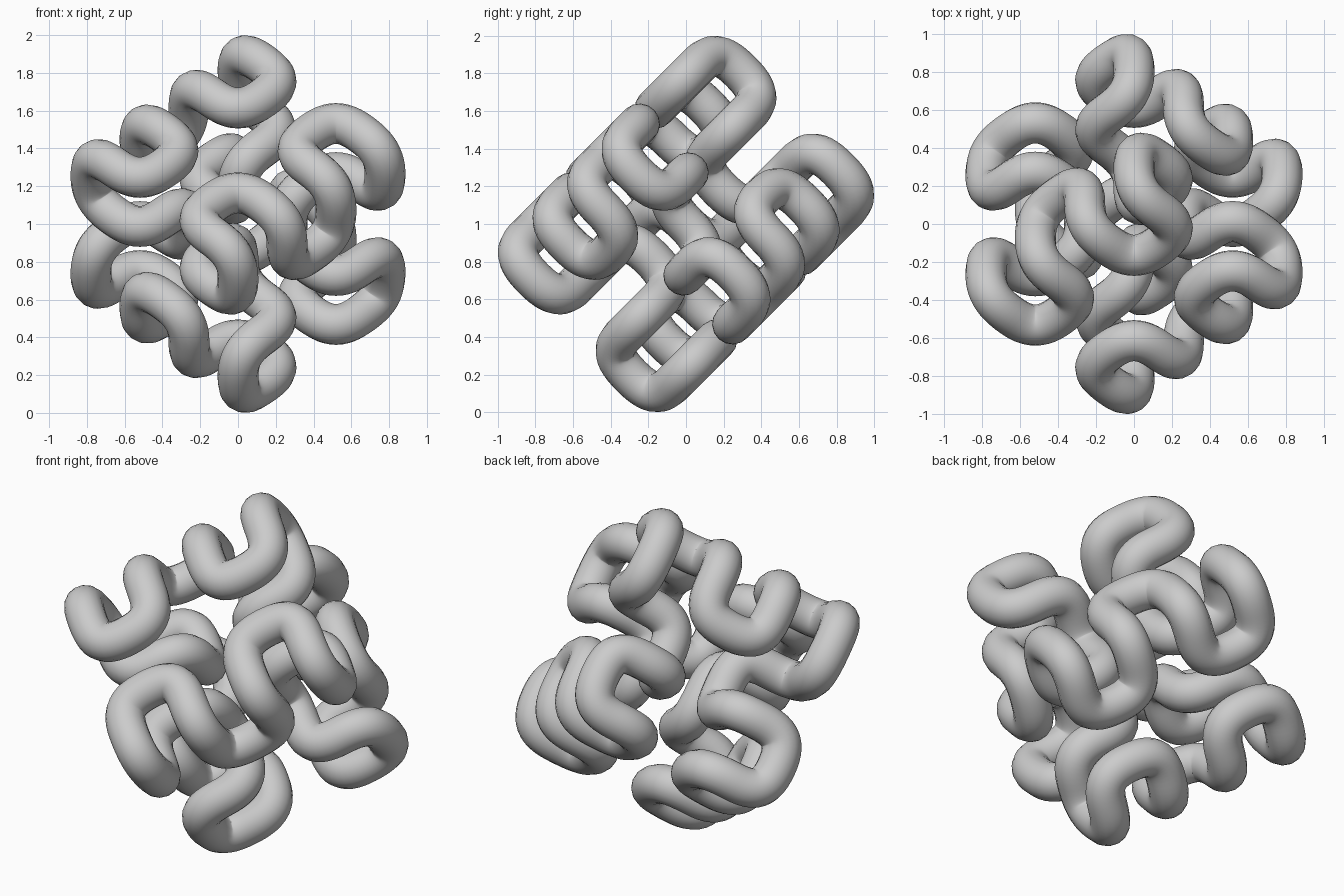
import bpy
from mathutils import Vector

if "Cube" in bpy.data.objects:
    bpy.data.objects.remove(bpy.data.objects["Cube"])

A = 0.367       # lattice spacing
R = 0.108       # tube radius
F = 0.74        # handle length, sets how tight the bends are

# path inside one octant of the lattice: 0 = inner layer, 1 = outer layer
CELL = [(0, 1, 0), (0, 1, 1), (0, 0, 1), (1, 0, 1),
        (1, 1, 1), (1, 1, 0), (1, 0, 0), (0, 0, 0)]


def octant(si, sj, sk):
    pts = []
    for i, j, k in CELL:
        if sk < 0:
            i, j = j, i
        pts.append((si * (i + .5), sj * (j + .5), sk * (k + .5)))
    return pts


# closed space-filling loop through the eight octants
loop = []
for n, s in enumerate([(-1, -1, 1), (1, -1, 1), (1, -1, -1), (1, 1, -1),
                       (1, 1, 1), (-1, 1, 1), (-1, 1, -1), (-1, -1, -1)]):
    part = octant(*s)
    loop += part if n % 2 else part[::-1]

# tilt the lattice so it stands on a corner
q = 0.5 ** 0.5
E1, E2, E3 = Vector((q, .5, .5)), Vector((-q, .5, .5)), Vector((0, -q, q))
pos = [A * (i * E1 + j * E2 + k * E3) + Vector((0, 0, 1)) for i, j, k in loop]

# smooth tube: control points at the edge midpoints, handles toward the corners
curve = bpy.data.curves.new("folded_tube", 'CURVE')
curve.dimensions = '3D'
curve.bevel_depth = R
curve.bevel_resolution = 6
curve.resolution_u = 12
curve.use_fill_caps = False
spline = curve.splines.new('BEZIER')
spline.bezier_points.add(len(pos) - 1)
spline.use_cyclic_u = True
for n, bp in enumerate(spline.bezier_points):
    a, b = pos[n], pos[(n + 1) % len(pos)]
    mid, half = (a + b) / 2, (b - a) / 2
    bp.handle_left_type = bp.handle_right_type = 'FREE'
    bp.co = mid
    bp.handle_left = mid - half * F
    bp.handle_right = mid + half * F

tube = bpy.data.objects.new("folded_tube", curve)
bpy.context.collection.objects.link(tube)
bpy.context.view_layer.objects.active = tube
tube.select_set(True)
bpy.ops.object.convert(target='MESH')
bpy.ops.object.shade_smooth()
